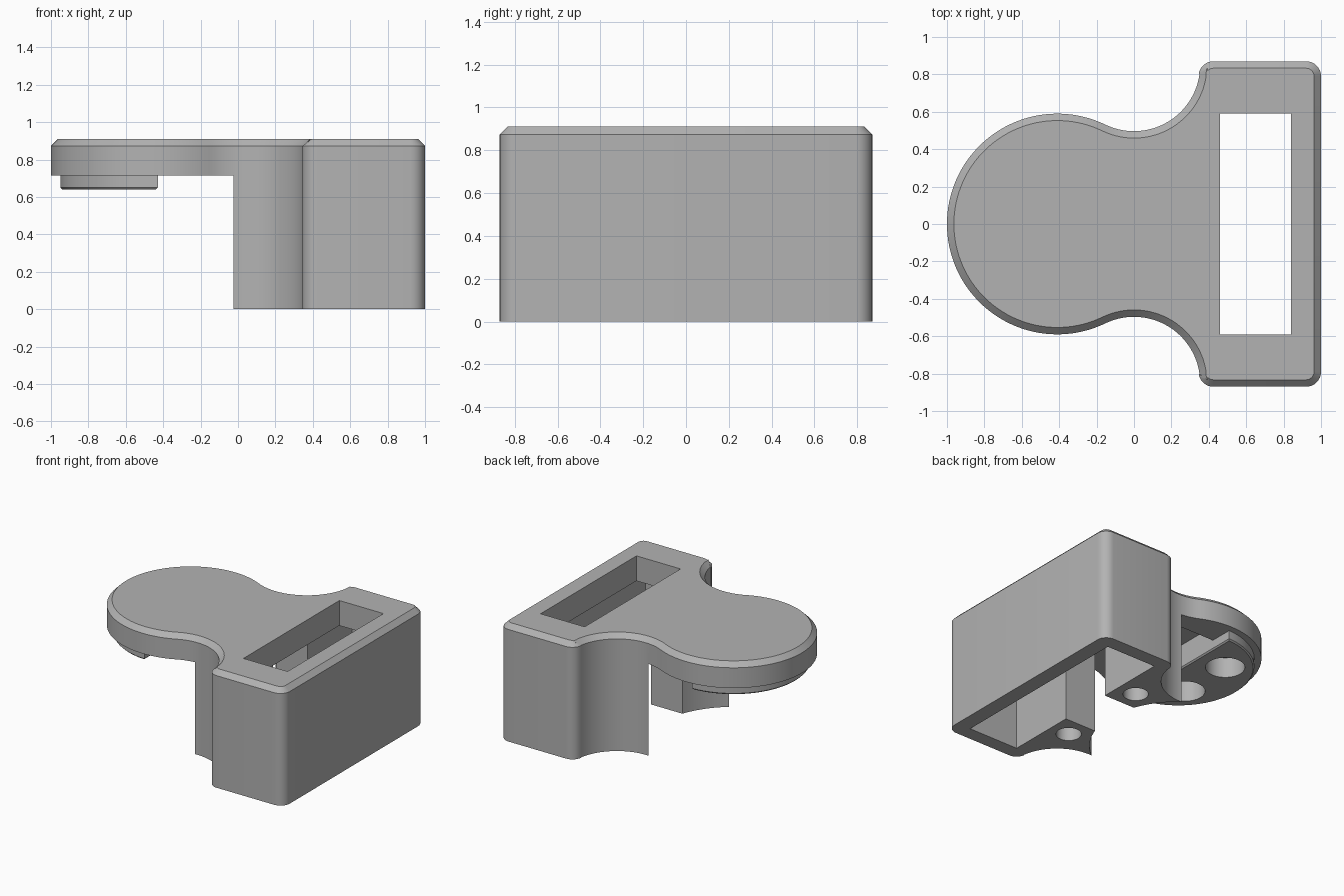
import bpy, bmesh
from math import sin, cos, atan2, hypot, pi, radians

cube = bpy.data.objects.get("Cube")
if cube:
    bpy.data.objects.remove(cube, do_unlink=True)

grey = bpy.data.materials.new("plain grey")
grey.use_nodes = True
colour = (0.45, 0.45, 0.45, 1)
grey.diffuse_color = colour
grey.node_tree.nodes["Principled BSDF"].inputs["Base Color"].default_value = colour

TOP, PLATE, BOSS = 0.91, 0.715, 0.64   # top, plate underside, boss underside
DISC_X, DISC_R = -0.41, 0.59


def arc(cx, cy, r, start, end, n):
    return [(cx + r * cos(start + (end - start) * i / n),
             cy + r * sin(start + (end - start) * i / n)) for i in range(n + 1)]


def prism(name, points, z0, z1, top_bevel=0, bottom_bevel=0):
    """Extrude a closed outline from z0 to z1 with optional chamfered rims."""
    bm = bmesh.new()
    face = bm.faces.new([bm.verts.new((x, y, z0)) for x, y in points])
    ext = bmesh.ops.extrude_face_region(bm, geom=[face])["geom"]
    for v in ext:
        if isinstance(v, bmesh.types.BMVert):
            v.co.z = z1
    bmesh.ops.recalc_face_normals(bm, faces=bm.faces[:])
    for z, size in ((z1, top_bevel), (z0, bottom_bevel)):
        if size:
            rim = [e for e in bm.edges if all(abs(v.co.z - z) < 1e-5 for v in e.verts)]
            bmesh.ops.bevel(bm, geom=rim, offset=size, segments=1,
                            affect='EDGES', profile=0.5)
    mesh = bpy.data.meshes.new(name)
    bm.to_mesh(mesh)
    bm.free()
    mesh.materials.append(grey)
    obj = bpy.data.objects.new(name, mesh)
    bpy.context.collection.objects.link(obj)
    return obj


def box(x0, x1, half_y, z0, z1):
    return prism("cutter", [(x0, -half_y), (x1, -half_y), (x1, half_y), (x0, half_y)], z0, z1)


def cylinder(x, y, r, z0, z1, n=48):
    return prism("cutter", arc(x, y, r, 0, 2 * pi, n)[:-1], z0, z1)


def cut(target, cutter):
    """Subtract the cutter, apply the result and discard the cutter."""
    cutter.hide_render = True
    mod = target.modifiers.new("cut", 'BOOLEAN')
    mod.object, mod.operation, mod.solver = cutter, 'DIFFERENCE', 'EXACT'
    bpy.ops.object.select_all(action='DESELECT')
    bpy.context.view_layer.objects.active = target
    target.select_set(True)
    bpy.ops.object.modifier_apply(modifier=mod.name)
    bpy.data.objects.remove(cutter, do_unlink=True)


# Outline: disc, concave neck, rounded block, mirrored across y
neck_y, corner = 0.85, 0.08
neck_r = hypot(DISC_X, neck_y) - DISC_R
tangent = atan2(neck_y, -DISC_X)
turn = atan2(-0.06, 0.425)
half = arc(DISC_X, 0, DISC_R, pi, tangent, 40)
half += arc(0, neck_y, neck_r, pi + tangent, 2 * pi + turn, 28)[1:]
half += arc(0.425, 0.79, corner, pi + turn, pi / 2, 8)
half += arc(0.92, 0.79, corner, pi / 2, 0, 8)
outline = half + [(x, -y) for x, y in reversed(half[1:])]
body = prism("body", outline, 0, TOP, top_bevel=0.037)

# Clearance below the disc, block pocket, top window and wire slot
cut(body, cylinder(DISC_X, 0, 0.63, -0.1, PLATE, 128))
cut(body, box(0.45, 0.88, 0.76, -0.1, PLATE))
cut(body, box(0.46, 0.84, 0.59, 0.6, 1.1))
cut(body, box(0.05, 0.6, 0.215, -0.1, PLATE))
cut(body, box(-0.43, -0.1, 0.36, 0.6, 0.83))

# Half-round boss under the disc
boss_r = 0.54
boss = prism("boss", arc(DISC_X, 0, boss_r, radians(92), radians(268), 56),
             BOSS, PLATE + 0.002, bottom_bevel=0.01)

# Round holes in boss and columns
for side in (-1, 1):
    cut(boss, cylinder(-0.66, side * 0.22, 0.14, 0.5, 0.8))
    cut(body, cylinder(-0.66, side * 0.22, 0.14, 0.5, 0.8))
    cut(body, cylinder(0.295, side * 0.37, 0.09, -0.1, 0.4))

for obj in (body, boss):
    bpy.ops.object.select_all(action='DESELECT')
    bpy.context.view_layer.objects.active = obj
    obj.select_set(True)
    bpy.ops.object.shade_smooth_by_angle(angle=radians(25))
